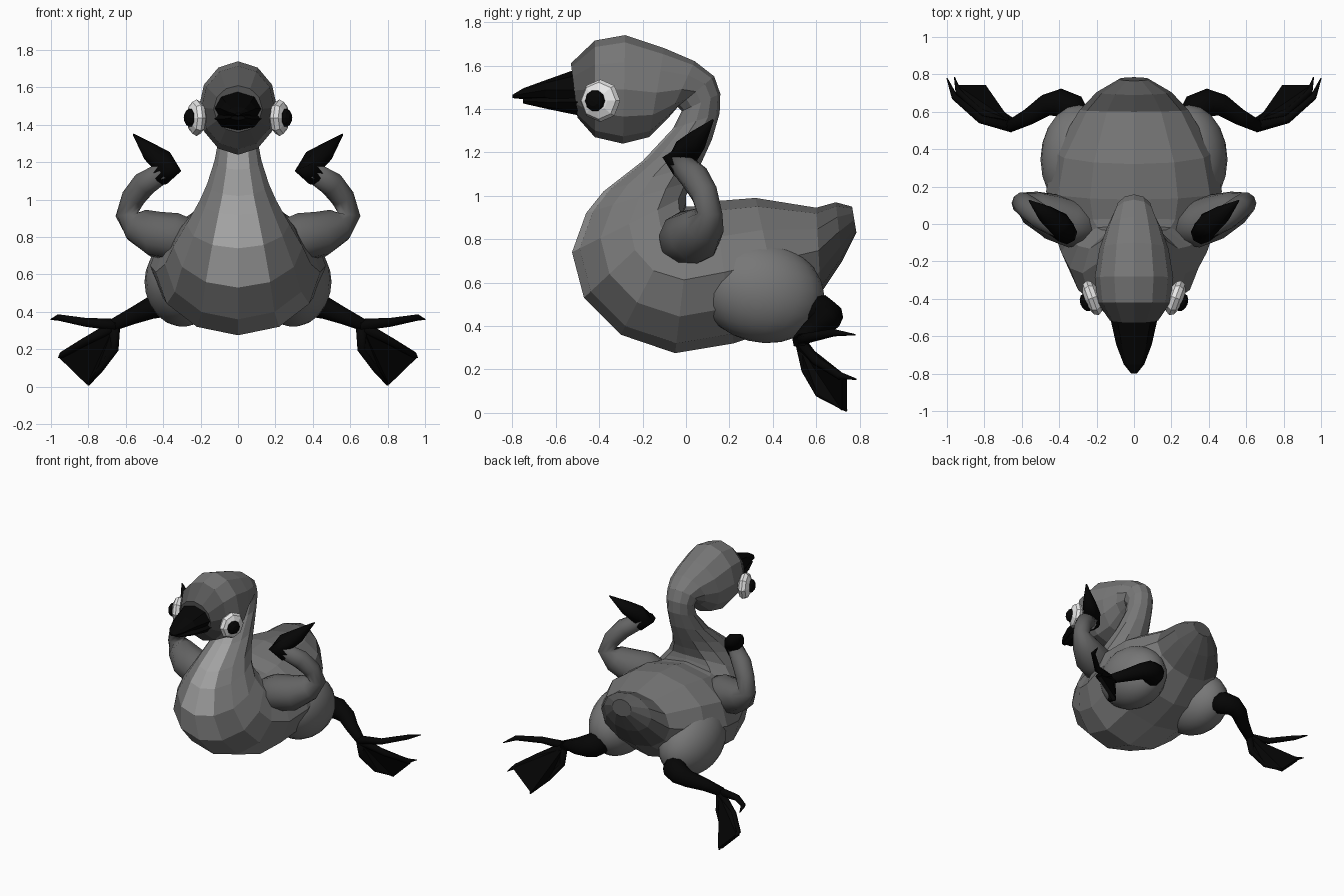
import bpy, bmesh, math
from mathutils import Vector

cube = bpy.data.objects.get("Cube")
if cube:
    bpy.data.objects.remove(cube, do_unlink=True)


def material(name, value):
    m = bpy.data.materials.new(name)
    m.use_nodes = True
    colour = (value, value, value, 1)
    m.diffuse_color = colour
    m.node_tree.nodes["Principled BSDF"].inputs["Base Color"].default_value = colour
    return m


grey = material("down_grey", .185)
pale = material("throat_grey", .36)
belly = material("belly_grey", .27)
dark = material("dark_grey", .095)
wing_grey = material("wing_grey", .125)
black = material("black", .0015)
white = material("white", .8)


def finish(name, bm, mats, smooth=False):
    bmesh.ops.recalc_face_normals(bm, faces=bm.faces)
    for f in bm.faces:
        f.smooth = smooth
    mesh = bpy.data.meshes.new(name)
    bm.to_mesh(mesh)
    bm.free()
    for m in mats:
        mesh.materials.append(m)
    ob = bpy.data.objects.new(name, mesh)
    bpy.context.collection.objects.link(ob)
    return ob


def loft(name, rings, mats, rule=None, smooth=False):
    """Skin a list of equal-sized point rings, capped at both ends."""
    bm = bmesh.new()
    loops = [[bm.verts.new(p) for p in ring] for ring in rings]
    n = len(loops[0])
    for i in range(len(loops) - 1):
        for k in range(n):
            j = (k + 1) % n
            f = bm.faces.new((loops[i][k], loops[i][j], loops[i + 1][j], loops[i + 1][k]))
            if rule:
                f.material_index = rule(f.calc_center_median(), i, k)
    for end in (loops[0], loops[-1]):
        f = bm.faces.new(end)
        if rule:
            f.material_index = rule(f.calc_center_median(), -1, -1)
    return finish(name, bm, mats, smooth)


def profile_ring(y1, z1, y2, z2, w, sides):
    """Oval ring spanning two points of the side profile, w wide each way."""
    a, b = Vector((0, y1, z1)), Vector((0, y2, z2))
    mid, half = (a + b) / 2, (a - b) / 2
    angles = [2 * math.pi * k / sides for k in range(sides)]
    return [mid + half * math.cos(t) + Vector((w * math.sin(t), 0, 0)) for t in angles]


def tube(name, points, radii, mat, sides=10):
    """Tapered limb through a few points."""
    pts = [Vector(p) for p in points]
    rings = []
    for i, p in enumerate(pts):
        d = (pts[min(i + 1, len(pts) - 1)] - pts[max(i - 1, 0)]).normalized()
        u = d.cross(Vector((0, 1, .2))).normalized()
        v = d.cross(u)
        rings.append([p + radii[i] * (u * math.cos(t) + v * math.sin(t))
                      for t in (2 * math.pi * k / sides for k in range(sides))])
    return loft(name, rings, [mat], smooth=True)


def ball(name, centre, size, mat, u, v, rotation, smooth=False):
    bm = bmesh.new()
    bmesh.ops.create_uvsphere(bm, u_segments=u, v_segments=v, radius=1)
    ob = finish(name, bm, [mat], smooth)
    ob.location, ob.scale, ob.rotation_euler = centre, size, rotation


# Body, neck and head: front/underside point, back/top point, half width
body = [
    (.785, .83, .765, .95, .08), (.72, .70, .69, .97, .2), (.62, .55, .60, .945, .29),
    (.45, .40, .32, .99, .43), (.22, .32, .13, .975, .47),
    (-.05, .275, .03, .95, .44), (-.3, .36, .0, .95, .39),
    (-.47, .53, .0, .97, .345), (-.525, .74, .0, 1.0, .275),
    (-.46, .92, .03, 1.07, .205), (-.38, 1.02, .07, 1.15, .165),
    (-.2, 1.16, .12, 1.26, .125), (-.06, 1.31, .155, 1.38, .1),
    (-.02, 1.39, .158, 1.47, .1), (-.04, 1.41, .13, 1.55, .11),
    (-.08, 1.36, .04, 1.62, .145), (-.17, 1.27, -.1, 1.68, .185),
    (-.29, 1.24, -.28, 1.74, .21), (-.42, 1.27, -.42, 1.715, .195),
    (-.5, 1.36, -.53, 1.61, .13)]
SIDES = 12


def body_colour(c, ring, k):
    if c.y > .6 or (c.z > 1.2 and c.y < -.44):
        return 2
    if 7 <= ring <= 11 and k in (0, SIDES - 1):
        return 1
    return 3 if c.z < .5 and c.y < .3 else 0


loft("body_neck_and_head", [profile_ring(*r, SIDES) for r in body],
     [grey, pale, dark, belly], body_colour)

# Beak
loft("upper_beak", [profile_ring(*r, 8) for r in (
    (-.48, 1.39, -.5, 1.585, .13), (-.65, 1.44, -.64, 1.535, .095),
    (-.75, 1.445, -.75, 1.495, .055), (-.8, 1.45, -.8, 1.465, .015))], [black])
loft("lower_beak", [profile_ring(*r, 8) for r in (
    (-.47, 1.365, -.49, 1.5, .13), (-.64, 1.4, -.64, 1.46, .085),
    (-.75, 1.425, -.75, 1.45, .04))], [black])

# Paired parts
for side, s in (("left", 1), ("right", -1)):
    def mir(*pts):
        return [(s * x, y, z) for x, y, z in pts]

    # Eyes
    outward = (0, math.pi / 2, -.35 * s)
    ball(side + "_eye", (s * .222, -.395, 1.438), (.098, .098, .046), white, 8, 6, outward)
    ball(side + "_pupil", (s * .254, -.418, 1.438), (.05, .05, .034), black, 10, 6, outward)

    # Thigh, tilted up towards the front
    ball(side + "_thigh", (s * .295, .345, .56), (.205, .295, .235), grey, 20, 12,
         (-.25, 0, 0), smooth=True)

    # Wing
    tube(side + "_wing", mir((.2, -.02, .8), (.32, .0, .8), (.44, .04, .815), (.54, .085, .865),
                             (.595, .11, .92), (.56, .085, 1.01), (.5, .04, 1.085), (.39, -.03, 1.155)),
         (.08, .13, .125, .095, .06, .064, .068, .055), wing_grey)
    tube(side + "_wing_tip", mir((.42, -.01, 1.125), (.365, -.045, 1.17), (.4, .0, 1.2),
                                 (.47, .05, 1.255), (.56, .125, 1.35)),
         (.058, .064, .066, .05, .004), black, 8)

    # Leg and toes
    tube(side + "_leg", mir((.29, .54, .47), (.34, .62, .46), (.4, .65, .445), (.47, .635, .42),
                            (.56, .575, .38), (.67, .52, .33)),
         (.07, .085, .075, .06, .046, .033), black)
    tube(side + "_upper_toe", mir((.65, .52, .33), (.82, .56, .345), (.96, .68, .37), (1.0, .78, .36)),
         (.033, .024, .018, .003), black, 6)
    tube(side + "_outer_toe", mir((.67, .53, .32), (.82, .6, .24), (.94, .71, .17), (.96, .785, .155)),
         (.03, .022, .018, .003), black, 6)
    tube(side + "_inner_toe", mir((.66, .53, .32), (.66, .55, .2), (.74, .61, .09), (.8, .74, .01)),
         (.03, .022, .018, .006), black, 6)

    # Webbing between the lower toes
    bm = bmesh.new()
    web = [bm.verts.new(p) for p in mir((.66, .53, .32), (.82, .6, .24), (.95, .73, .16),
                                        (.8, .73, .015), (.74, .61, .09), (.66, .55, .2))]
    for i in range(1, 5):
        bm.faces.new((web[0], web[i], web[i + 1]))
    foot = finish(side + "_webbed_foot", bm, [black])
    mod = foot.modifiers.new("thickness", "SOLIDIFY")
    mod.thickness, mod.offset = .03, 0
